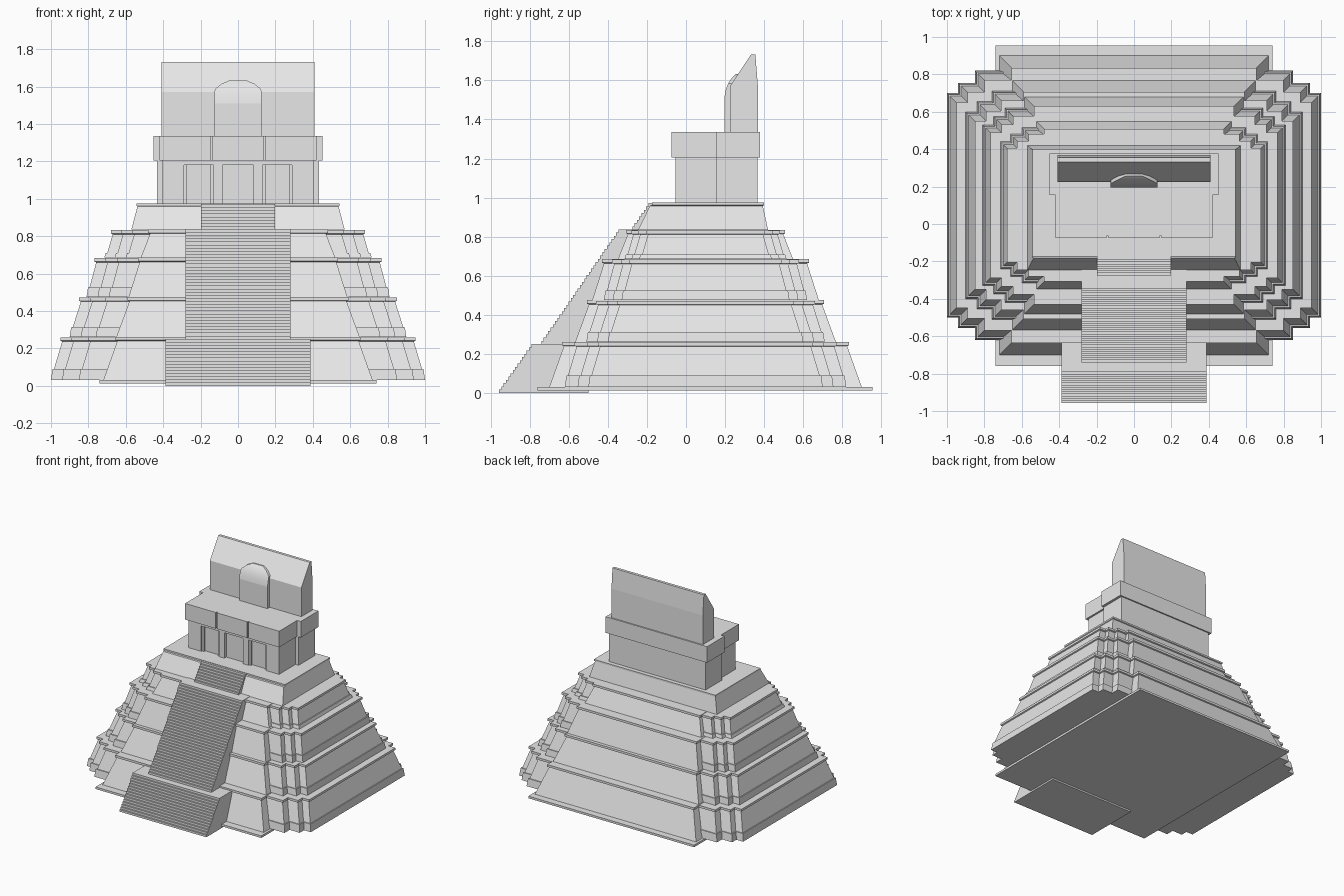
import bpy, bmesh, math

cube = bpy.data.objects.get("Cube")
if cube:
    bpy.data.objects.remove(cube, do_unlink=True)

stone = bpy.data.materials.new("grey_stone")
stone.use_nodes = True
GREY = (0.8, 0.8, 0.8, 1)
stone.diffuse_color = GREY
stone.node_tree.nodes["Principled BSDF"].inputs["Base Color"].default_value = GREY


def finish(name, bm):
    bmesh.ops.recalc_face_normals(bm, faces=bm.faces)
    mesh = bpy.data.meshes.new(name)
    bm.to_mesh(mesh)
    bm.free()
    mesh.materials.append(stone)
    obj = bpy.data.objects.new(name, mesh)
    bpy.context.collection.objects.link(obj)
    return obj


def loft(name, rings):
    """Skin a stack of equal-length rings and cap both ends."""
    bm = bmesh.new()
    loops = [[bm.verts.new(p) for p in ring] for ring in rings]
    n = len(loops[0])
    for a, b in zip(loops, loops[1:]):
        for i in range(n):
            j = (i + 1) % n
            bm.faces.new((a[i], a[j], b[j], b[i]))
    bm.faces.new(loops[0][::-1])
    bm.faces.new(loops[-1])
    return finish(name, bm)


def rect(x, y0, y1, z):
    return [(x, y0, z), (x, y1, z), (-x, y1, z), (-x, y0, z)]


def box(name, x0, x1, y0, y1, z0, z1):
    return loft(name, [[(x0, y0, z), (x1, y0, z), (x1, y1, z), (x0, y1, z)]
                       for z in (z0, z1)])


def prism(name, half, profile):
    """Extrude a y-z profile across x."""
    return loft(name, [[(x, y, z) for y, z in profile] for x in (-half, half)])


CENTRE = 0.1  # y centre of the platforms


def stepped(xs, ys, inset, z):
    """Plan outline with two notches at every corner."""
    (a, b, c), (d, e, f) = [[v - inset for v in s] for s in (xs, ys)]
    q = [(a, d), (b, d), (b, e), (c, e), (c, f)]
    ring = q + [(-x, y) for x, y in q[::-1]]
    ring += [(-x, -y) for x, y in q] + [(x, -y) for x, y in q[::-1]]
    return [(x, y + CENTRE, z) for x, y in ring]


# Lower four tiers: notched side mass plus a wider front-to-back mass
# bottom, top, base moulding, side xs, side ys, side inset, core x, core y, core inset
tiers = [
    (.03, .262, .06, (1, .94, .85), (.6, .655, .72), .05, .72, .8, .065),
    (.262, .475, .05, (.9, .84, .76), (.5, .555, .61), .05, .65, .667, .06),
    (.475, .685, .05, (.81, .75, .69), (.43, .475, .52), .042, .585, .58, .05),
    (.685, .835, .025, (.715, .66, .6), (.34, .38, .415), .035, .52, .448, .04),
]
for n, (z0, z1, base, xs, ys, inset, cx, cy, cin) in enumerate(tiers, 1):
    top = z1 - 0.003
    loft(f"tier_{n}_sides", [stepped(xs, ys, i, z) for i, z in (
        (0, z0), (.008, z0 + base), (.016, z0 + base),
        (inset + .01, top - .022), (inset, top - .018), (inset, top))])
    loft(f"tier_{n}_core", [rect(cx - i, CENTRE - cy + i, CENTRE + cy - i, z) for i, z in (
        (0, z0), (cin + .01, z1 - .022), (cin, z1 - .018), (cin, z1))])

box("base_plate", -.74, .74, -.76, .955, .013, .03)
loft("top_tier", [rect(.57, -.245, .42, .835), rect(.538, -.185, .393, .958),
                  rect(.543, -.175, .4, .962), rect(.543, -.175, .4, .975)])


# Stairways
def stairs(name, half, y0, y1, z0, z1, back, count):
    dy, dz = (y1 - y0) / count, (z1 - z0) / count
    profile = [(y0, z0)]
    for i in range(count):
        z = z0 + (i + 1) * dz
        profile += [(y0 + i * dy, z), (y0 + (i + 1) * dy, z)]
    prism(name, half, profile + [(back, z1), (back, z0)])


stairs("lower_stairs", .387, -.957, -.78, 0, .25, -.5, 15)
stairs("main_stairs", .28, -.74, -.335, .25, .838, -.2, 35)
stairs("upper_stairs", .198, -.275, -.18, .835, .972, -.1, 8)

# Temple body with three recessed doorways
WALL, ROOF, FRONT = .975, 1.205, -.055
box("temple_rear", -.432, .432, .155, .367, WALL, ROOF)
box("temple_front", -.405, .405, -.03, .16, WALL, ROOF)
box("door_lintel", -.405, .405, FRONT, -.025, 1.18, ROOF)
for side, s in (("right", -1), ("left", 1)):
    for part, a, b in (("outer", .29, .405), ("inner", .083, .132)):
        x0, x1 = sorted((s * a, s * b))
        box(f"{side}_{part}_pier", x0, x1, FRONT, -.025, WALL, ROOF)
    for k, (a, b) in enumerate(((.132, .148), (.272, .29)), 1):
        x0, x1 = sorted((s * a, s * b))
        box(f"{side}_door_jamb_{k}", x0, x1, -.046, -.025, WALL, 1.18)

# Cornice with two shallow grooves on the front
EAVE = 1.335
box("cornice_rear", -.453, .453, .155, .378, ROOF, EAVE)
box("cornice_front", -.42, .42, -.065, .16, ROOF, EAVE)
for name, a, b in (("right", -.42, -.147), ("middle", -.135, .135), ("left", .147, .42)):
    box(f"cornice_{name}_panel", a, b, -.075, -.06, ROOF, EAVE)

# Roof comb with sloping front
prism("roof_comb", .408, [(.225, EAVE), (.225, 1.57), (.332, 1.732),
                          (.355, 1.732), (.368, 1.57), (.368, EAVE)])

# Rounded stone on the comb
box("comb_pedestal", -.126, .126, .196, .23, EAVE, 1.51)
dome = loft("comb_dome", [rect(w, y, .3, z) for w, y, z in (
    (.126, .196, 1.51), (.126, .203, 1.55), (.124, .216, 1.585),
    (.088, .236, 1.615), (.045, .256, 1.633))])
bpy.ops.object.select_all(action="DESELECT")
dome.select_set(True)
bpy.context.view_layer.objects.active = dome
bpy.ops.object.shade_smooth_by_angle(angle=math.radians(40))
